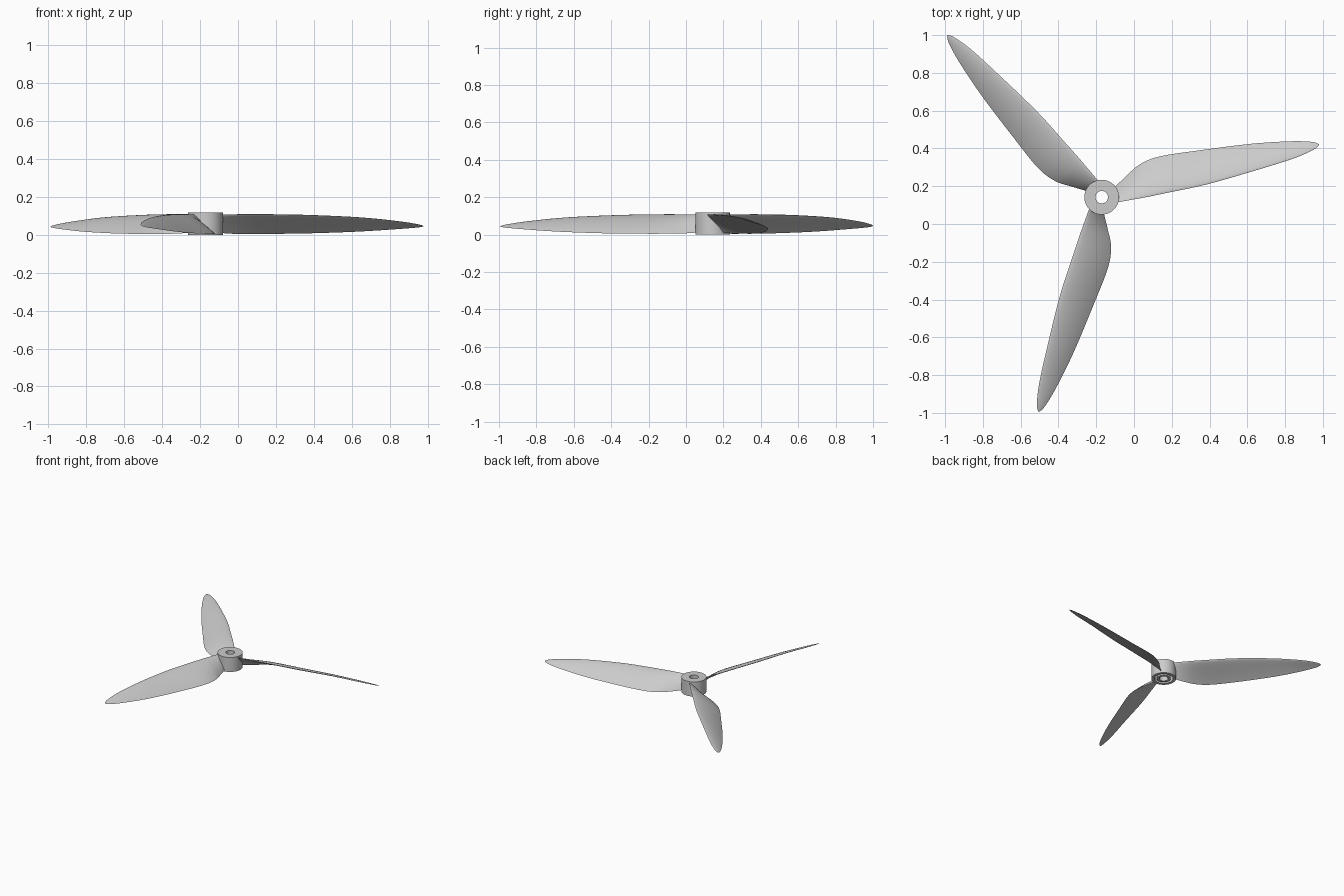
import bpy, bmesh, math
from mathutils import Vector, Matrix

if "Cube" in bpy.data.objects:
    bpy.data.objects.remove(bpy.data.objects["Cube"])

HUB = Vector((-0.171, 0.142, 0))
TIP_ANGLE = 13.7

grey = bpy.data.materials.new("plain_grey")
grey.use_nodes = True
COLOUR = (0.6, 0.6, 0.6, 1)
grey.diffuse_color = COLOUR
grey.node_tree.nodes["Principled BSDF"].inputs["Base Color"].default_value = COLOUR


def finish(bm, name, angle):
    bmesh.ops.recalc_face_normals(bm, faces=bm.faces)
    mesh = bpy.data.meshes.new(name)
    bm.to_mesh(mesh)
    bm.free()
    mesh.materials.append(grey)
    obj = bpy.data.objects.new(name, mesh)
    bpy.context.collection.objects.link(obj)
    bpy.ops.object.select_all(action="DESELECT")
    obj.select_set(True)
    bpy.context.view_layer.objects.active = obj
    bpy.ops.object.shade_smooth_by_angle(angle=math.radians(angle))
    return obj


def loft(bm, rings, closed):
    """Bridge successive closed rings of vertices with quads."""
    pairs = list(zip(rings, rings[1:]))
    if closed:
        pairs.append((rings[-1], rings[0]))
    for a, b in pairs:
        for i in range(len(a)):
            j = (i + 1) % len(a)
            bm.faces.new((a[i], a[j], b[j], b[i]))


# Hub: revolved wall, flat top, bore tube and ring-shaped recess underneath
def make_hub(sides=64):
    profile = [(0.033, 0.118), (0.092, 0.118), (0.092, 0.0), (0.070, 0.0),
               (0.070, 0.06), (0.052, 0.06), (0.052, 0.0), (0.033, 0.0)]
    bm = bmesh.new()
    rings = []
    for r, z in profile:
        turns = [2 * math.pi * i / sides for i in range(sides)]
        rings.append([bm.verts.new((r * math.cos(a), r * math.sin(a), z)) for a in turns])
    loft(bm, rings, True)
    hub = finish(bm, "hub", 30)
    hub.location = HUB


# Blade stations: radius, leading offset, trailing offset, leading z, trailing z
STATIONS = [
    (0.07, -0.046, 0.030, 0.108, 0.012),
    (0.15, -0.051, 0.076, 0.108, 0.006),
    (0.235, -0.056, 0.120, 0.108, 0.005),
    (0.35, -0.060, 0.137, 0.107, 0.005),
    (0.56, -0.066, 0.1185, 0.103, 0.007),
    (0.83, -0.055, 0.088, 0.091, 0.016),
    (1.04, -0.041, 0.051, 0.071, 0.029),
    (1.15, -0.021, 0.021, 0.055, 0.038),
    (1.183, -0.004, 0.001, 0.046, 0.044),
]


def smooth_stations(steps=5):
    """Catmull-Rom interpolation between the stations."""
    pts = [STATIONS[0]] + STATIONS + [STATIONS[-1]]
    out = []
    for k in range(len(STATIONS) - 1):
        for n in range(steps):
            t = n / steps
            out.append([0.5 * (2 * b + (c - a) * t + (2 * a - 5 * b + 4 * c - d) * t ** 2
                               + (3 * b - a - 3 * c + d) * t ** 3)
                        for a, b, c, d in zip(*pts[k:k + 4])])
    return out + [STATIONS[-1]]


def section(r, lead, trail, z_lead, z_trail, n=12):
    """Cambered aerofoil, round at the leading edge and thin at the trailing one."""
    start, end = Vector((r, lead, z_lead)), Vector((r, trail, z_trail))
    chord = end - start
    normal = Vector((0, -chord.z, chord.y)).normalized()
    size = chord.length
    upper, lower = [], []
    for i in range(n + 1):
        t = (1 - math.cos(math.pi * i / n)) / 2
        camber = 0.14 * size * t * (1 - t)
        half = size * 0.11 * (math.sqrt(t) * (1 - t) + 0.05 * t * (1 - t))
        base = start + chord * t + normal * camber
        upper.append(base + normal * half)
        lower.append(base - normal * half)
    return upper + lower[-2:0:-1]


def make_blade(name, degrees):
    bm = bmesh.new()
    rings = [[bm.verts.new(p) for p in section(*s)] for s in smooth_stations()]
    loft(bm, rings, False)
    bm.faces.new(rings[0])
    bm.faces.new(rings[-1])
    blade = finish(bm, name, 50)
    blade.matrix_world = Matrix.Translation(HUB) @ Matrix.Rotation(math.radians(degrees), 4, "Z")


make_hub()
for i, label in enumerate(("left_blade", "back_blade", "front_blade")):
    make_blade(label, TIP_ANGLE + 120 * i)
